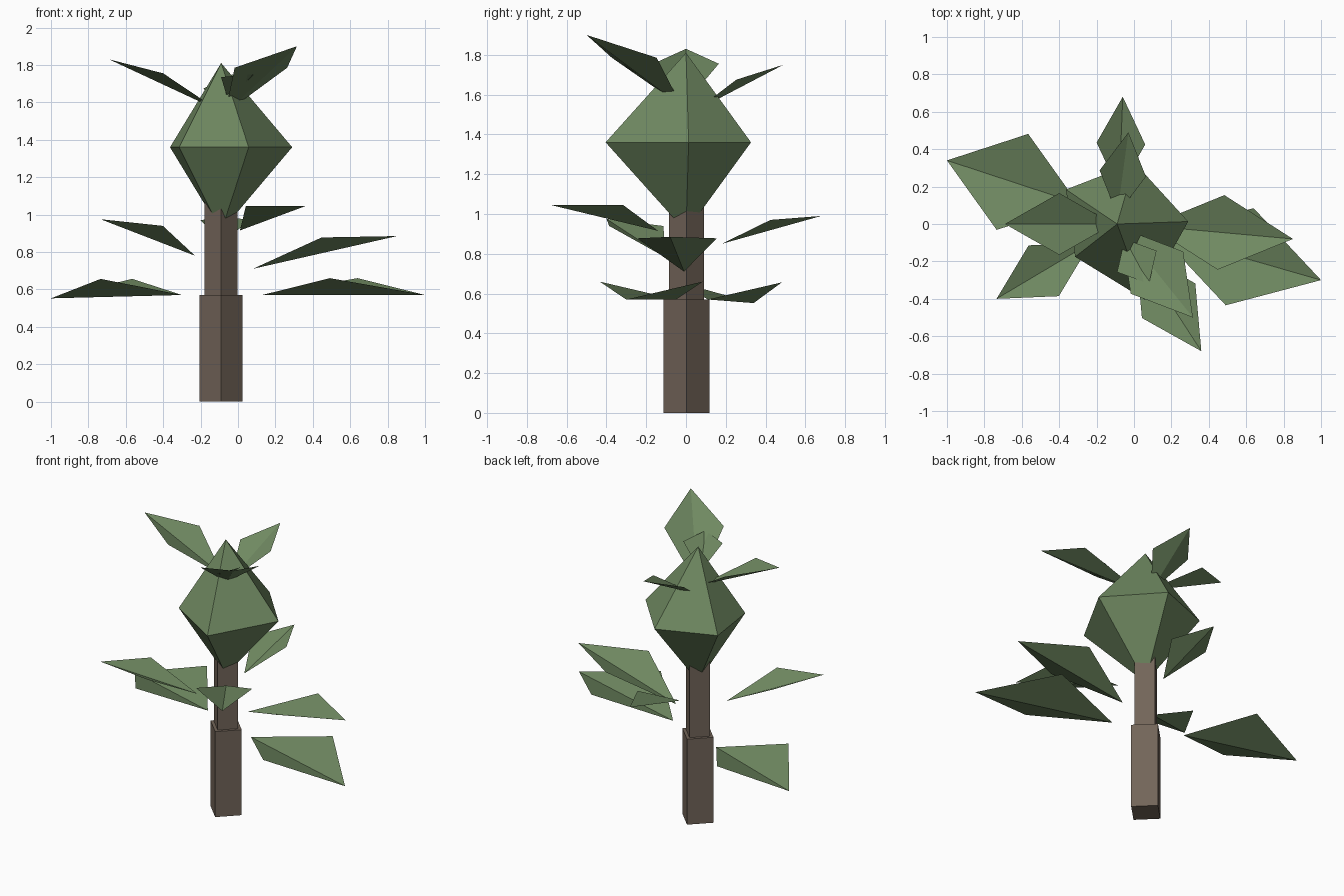
import bpy, math
from mathutils import Vector

if "Cube" in bpy.data.objects:
    bpy.data.objects.remove(bpy.data.objects["Cube"])


def material(name, color):
    m = bpy.data.materials.new(name)
    m.diffuse_color = (*color, 1)
    m.use_nodes = True
    m.node_tree.nodes["Principled BSDF"].inputs["Base Color"].default_value = m.diffuse_color
    return m


GREEN = material("foliage_green", (0.16, 0.25, 0.12))
BROWN = material("bark_brown", (0.17, 0.13, 0.10))
CX = -0.09  # trunk axis


def add_mesh(name, verts, faces, mat):
    me = bpy.data.meshes.new(name)
    me.from_pydata([tuple(v) for v in verts], [], faces)
    me.materials.append(mat)
    ob = bpy.data.objects.new(name, me)
    bpy.context.collection.objects.link(ob)
    return ob


# Trunk: two stacked square posts, turned corner to the front
def trunk(name, radius, z0, z1):
    bpy.ops.mesh.primitive_cylinder_add(vertices=4, radius=radius, depth=z1 - z0,
                                        location=(CX, 0.003, (z0 + z1) / 2))
    ob = bpy.context.object
    ob.name = name
    ob.data.materials.append(BROWN)


trunk("lower_trunk", 0.115, 0, 0.57)
trunk("upper_trunk", 0.088, 0.57, 1.13)

# Crown: five-sided double cone with uneven radii
radii = [0.38, 0.34, 0.33, 0.285, 0.43]
ring = [(CX + r * math.cos(math.radians(2 + 72 * i)),
         r * math.sin(math.radians(2 + 72 * i)), 1.36) for i, r in enumerate(radii)]
faces = []
for i in range(5):
    j = (i + 1) % 5
    faces += [(i, j, 5), (j, i, 6)]
add_mesh("crown", ring + [(CX, 0, 1.81), (CX, 0, 0.91)], faces, GREEN)


# Leaf: kite folded along the midrib, wings raised at mid length
def leaf(name, base, tip, half_width, rise):
    base, tip = Vector(base), Vector(tip)
    mid = (base + tip) / 2
    d = tip - base
    side = Vector((-d.y, d.x, 0)).normalized() * half_width
    up = Vector((0, 0, rise))
    add_mesh(name, [base, mid - side + up, tip, mid + side + up],
             [(0, 1, 2), (0, 2, 3)], GREEN)


leaves = [
    # lower tier
    ("lower_leaf_left", (-0.30, 0.11, 0.57), (-1.0, 0.34, 0.552), 0.27, 0.095),
    ("lower_leaf_right", (0.13, -0.05, 0.57), (1.0, -0.30, 0.57), 0.27, 0.09),
    # middle tier
    ("middle_leaf_right", (0.08, -0.01, 0.71), (0.85, -0.08, 0.885), 0.20, 0.08),
    ("middle_leaf_left", (-0.23, -0.10, 0.78), (-0.735, -0.40, 0.975), 0.158, 0.062),
    ("middle_leaf_front", (0.01, -0.14, 0.915), (0.36, -0.68, 1.045), 0.17, 0.066),
    ("middle_leaf_back", (-0.08, 0.18, 0.85), (-0.06, 0.68, 0.99), 0.13, 0.05),
    # top tier
    ("top_leaf_left", (-0.11, 0, 1.56), (-0.69, 0, 1.83), 0.165, 0.06),
    ("top_leaf_back", (-0.09, 0.05, 1.52), (-0.03, 0.49, 1.75), 0.125, 0.04),
    ("top_leaf_front", (-0.07, -0.02, 1.54), (0.315, -0.50, 1.90), 0.18, 0.065),
    ("top_leaf_small", (-0.05, -0.08, 1.60), (0.08, -0.32, 1.75), 0.12, 0.06),
]
for args in leaves:
    leaf(*args)
